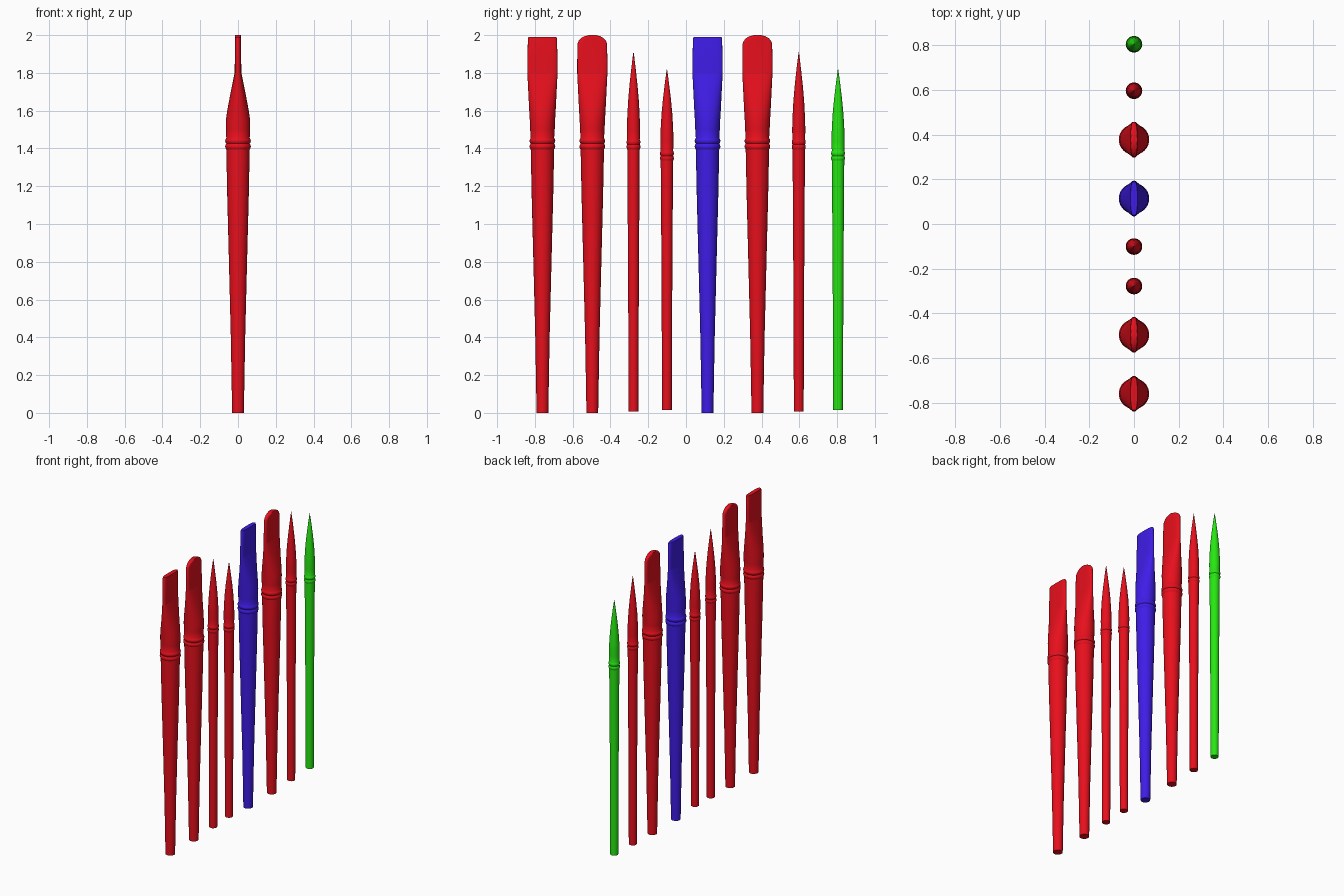
import bpy, bmesh, math

if "Cube" in bpy.data.objects:
    bpy.data.objects.remove(bpy.data.objects["Cube"])

SEG = 40


def material(name, rgb):
    m = bpy.data.materials.new(name)
    m.diffuse_color = (*rgb, 1)
    m.use_nodes = True
    m.node_tree.nodes["Principled BSDF"].inputs["Base Color"].default_value = m.diffuse_color
    return m


RED = material("red", (0.8, 0.005, 0.012))
BLUE = material("blue", (0.05, 0.012, 0.8))
GREEN = material("green", (0.02, 0.8, 0.006))


def loft(name, y, rings, mat, cap_bottom=False, cap_top=False):
    """Skin stacked rings of (z, half x, half y, roundness power)."""
    bm = bmesh.new()
    loops = []
    for z, rx, ry, p in rings:
        loop = []
        for i in range(SEG):
            a = 2 * math.pi * i / SEG
            c, s = math.cos(a), math.sin(a)
            loop.append(bm.verts.new((
                math.copysign(abs(c) ** (2 / p), c) * rx,
                math.copysign(abs(s) ** (2 / p), s) * ry, z)))
        loops.append(loop)
    for a, b in zip(loops, loops[1:]):
        for i in range(SEG):
            j = (i + 1) % SEG
            bm.faces.new((a[i], a[j], b[j], b[i]))
    if cap_bottom:
        bm.faces.new(loops[0][::-1])
    if cap_top:
        bm.faces.new(loops[-1])
    mesh = bpy.data.meshes.new(name)
    bm.to_mesh(mesh)
    bm.free()
    mesh.materials.append(mat)
    obj = bpy.data.objects.new(name, mesh)
    obj.location.y = y
    bpy.context.collection.objects.link(obj)
    bpy.ops.object.select_all(action='DESELECT')
    obj.select_set(True)
    bpy.context.view_layer.objects.active = obj
    bpy.ops.object.shade_smooth_by_angle(angle=math.radians(35))


def circles(profile):
    return [(z, r, r, 2) for z, r in profile]


def ridges(z0, r, bump, h):
    """Two rounded crimp beads stacked above z0."""
    return [(z0 + h * (k + t / 6), r + bump * math.sin(math.pi * t / 6))
            for k in (0, 1) for t in range(7) if not (k and t == 0)]


def flat_brush(name, y, mat, rounded):
    # tapered handle
    loft(name + "_handle", y, circles(
        [(0, 0.031), (0.4, 0.038), (0.8, 0.048), (1.15, 0.057), (1.395, 0.062)]),
        mat, cap_bottom=True)
    # crimped ferrule, round below and squashed flat above
    loft(name + "_ferrule", y, circles(ridges(1.395, 0.062, 0.006, 0.03)) + [
        (1.50, 0.064, 0.065, 2), (1.55, 0.064, 0.067, 2),
        (1.60, 0.057, 0.070, 2.1), (1.68, 0.042, 0.074, 2.3),
        (1.76, 0.026, 0.078, 2.7), (1.80, 0.018, 0.080, 3)], mat)
    # bristles
    body = [(1.80, 0.018, 0.080, 3), (1.86, 0.017, 0.080, 3.2)]
    if rounded:
        tip = [(1.955, 0.016, 0.078, 3.2), (1.97, 0.016, 0.072, 3.2),
               (1.984, 0.016, 0.060, 3.2), (1.994, 0.016, 0.042, 3.2),
               (2.0, 0.015, 0.018, 3.2)]
    else:
        tip = [(1.982, 0.016, 0.077, 3.2), (1.99, 0.015, 0.074, 3.2)]
    loft(name + "_bristles", y, body + tip, mat, cap_top=True)


def round_brush(name, y, mat, base, crimp, tip):
    # slim handle
    loft(name + "_handle", y, circles(
        [(base, 0.026), (base + 0.6, 0.028), (1.1, 0.031), (crimp, 0.033)]),
        mat, cap_bottom=True)
    # crimped ferrule
    top = crimp + 0.17
    loft(name + "_ferrule", y, circles(
        ridges(crimp, 0.033, 0.004, 0.026) + [(crimp + 0.1, 0.035), (top, 0.033)]), mat)
    # pointed bristles
    n = tip - top
    loft(name + "_bristles", y, circles(
        [(top, 0.033), (top + 0.25 * n, 0.0285), (top + 0.5 * n, 0.021),
         (top + 0.75 * n, 0.0115), (top + 0.93 * n, 0.004), (tip, 0.0008)]),
        mat, cap_top=True)


LONG = (0.008, 1.395, 1.91)
SHORT = (0.015, 1.335, 1.82)

# row of brushes along y
flat_brush("flat_brush_1", -0.76, RED, False)
flat_brush("filbert_brush_1", -0.496, RED, True)
round_brush("round_brush_1", -0.278, RED, *LONG)
round_brush("round_brush_2", -0.101, RED, *SHORT)
flat_brush("flat_brush_2", 0.114, BLUE, False)
flat_brush("filbert_brush_2", 0.378, RED, True)
round_brush("round_brush_3", 0.597, RED, *LONG)
round_brush("round_brush_4", 0.805, GREEN, *SHORT)
